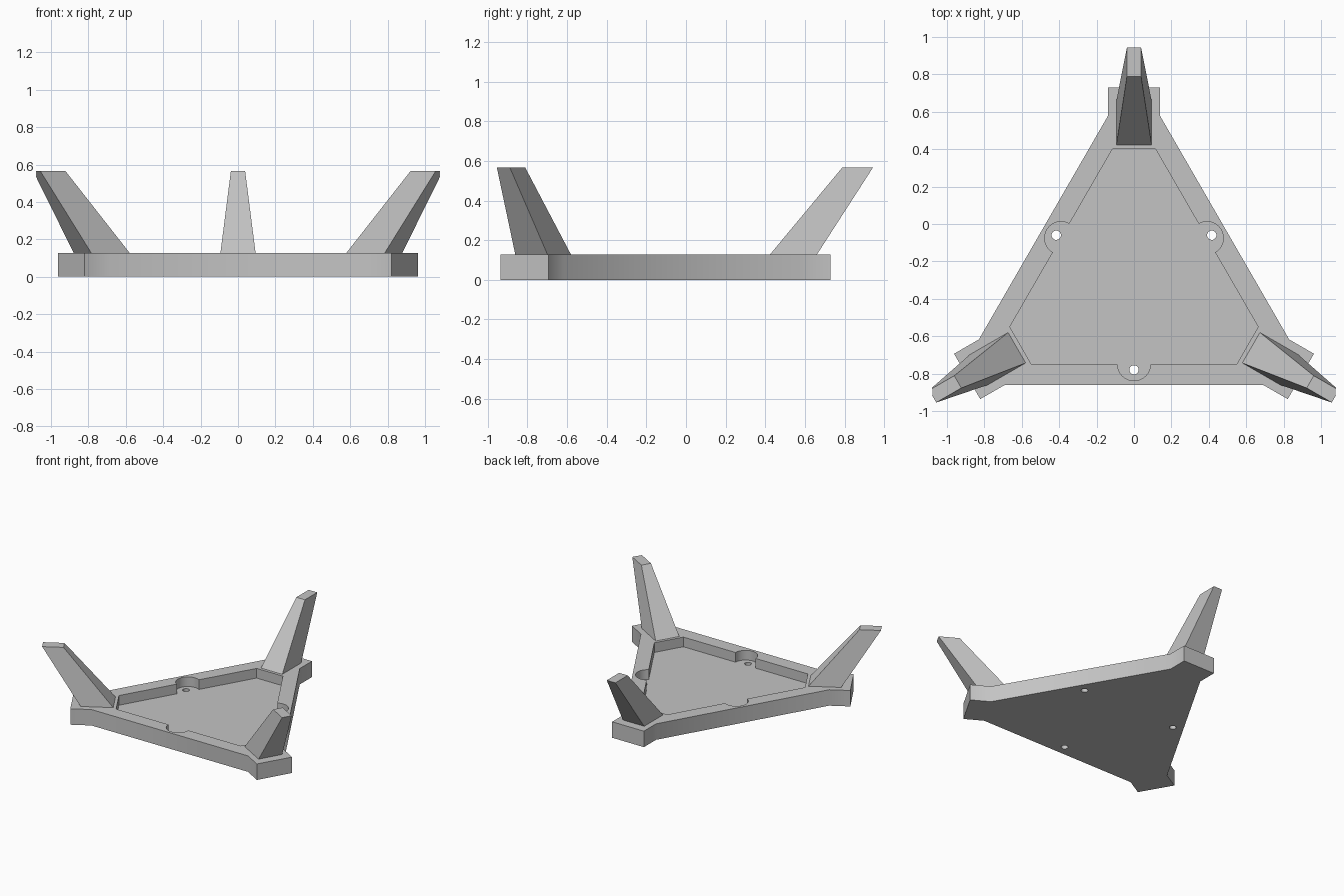
import bpy
import bmesh
import math
from mathutils import Vector, Matrix

cube = bpy.data.objects.get("Cube")
if cube:
    bpy.data.objects.remove(cube, do_unlink=True)

CENTRE = Vector((0, -0.30))     # axis of the threefold symmetry
PLATE_TOP, FLOOR, HORN_TOP = 0.127, 0.05, 0.566

grey = bpy.data.materials.new("plain grey")
grey.use_nodes = True
colour = (0.55, 0.55, 0.55, 1)
grey.diffuse_color = colour
grey.node_tree.nodes["Principled BSDF"].inputs["Base Color"].default_value = colour


def turn(points, degrees):
    """Rotate (sideways, outward) points about the symmetry axis."""
    rot = Matrix.Rotation(math.radians(degrees), 2)
    return [rot @ Vector(p) for p in points]


def threefold(points):
    return [p for k in range(3) for p in turn(points, 120 * k)]


def arc(radius, outward, sweep, steps):
    return [(radius * math.cos(sweep * i / steps),
             outward + radius * math.sin(sweep * i / steps)) for i in range(steps + 1)]


def loft(name, bottom, top, z0, z1):
    """Solid between two outlines with the same number of corners."""
    bm = bmesh.new()
    low = [bm.verts.new((*(CENTRE + Vector(p)), z0)) for p in bottom]
    high = [bm.verts.new((*(CENTRE + Vector(p)), z1)) for p in top]
    bm.faces.new(low[::-1])
    bm.faces.new(high)
    n = len(low)
    for i in range(n):
        j = (i + 1) % n
        bm.faces.new((low[i], low[j], high[j], high[i]))
    mesh = bpy.data.meshes.new(name)
    bm.to_mesh(mesh)
    bm.free()
    mesh.materials.append(grey)
    obj = bpy.data.objects.new(name, mesh)
    bpy.context.collection.objects.link(obj)
    return obj


def rectangle(half, inner, outer):
    return [(half, inner), (half, outer), (-half, outer), (-half, inner)]


# Triangular plate with a square stub at each corner
outline = threefold(rectangle(0.14, 0.877, 1.03))
plate = loft("base_plate", outline, outline, 0, PLATE_TOP)

# Recess with clipped corners and a round bay in the middle of each side
bay = turn(arc(0.088, 0.45, math.pi, 16), 60)
recess = threefold([(0.1155, 0.70), (-0.1155, 0.70)] + bay)
cutters = [loft("recess_cutter", recess, recess, FLOOR, 0.3)]

# Screw holes through the floor
for k in range(3):
    ring = turn(arc(0.025, 0.48, 2 * math.pi, 20)[:-1], 60 + 120 * k)
    cutters.append(loft("hole_cutter", ring, ring, -0.1, 0.2))

for cutter in cutters:
    cutter.hide_render = True
    mod = plate.modifiers.new("cut", 'BOOLEAN')
    mod.operation = 'DIFFERENCE'
    mod.solver = 'EXACT'
    mod.object = cutter
bpy.context.view_layer.update()
carved = bpy.data.meshes.new_from_object(
    plate.evaluated_get(bpy.context.evaluated_depsgraph_get()))
plate.modifiers.clear()
plate.data = carved
for cutter in cutters:
    bpy.data.objects.remove(cutter, do_unlink=True)

# Smooth the bays and holes, keep the corners crisp
carved.polygons.foreach_set("use_smooth", [True] * len(carved.polygons))
carved.set_sharp_from_angle(angle=math.radians(35))

# Tapered horns leaning outward over the stubs
for k, side in enumerate(("back", "right", "left")):
    loft(side + "_horn",
         turn(rectangle(0.094, 0.723, 0.96), 120 * k),
         turn(rectangle(0.038, 1.088, 1.243), 120 * k),
         PLATE_TOP, HORN_TOP)
